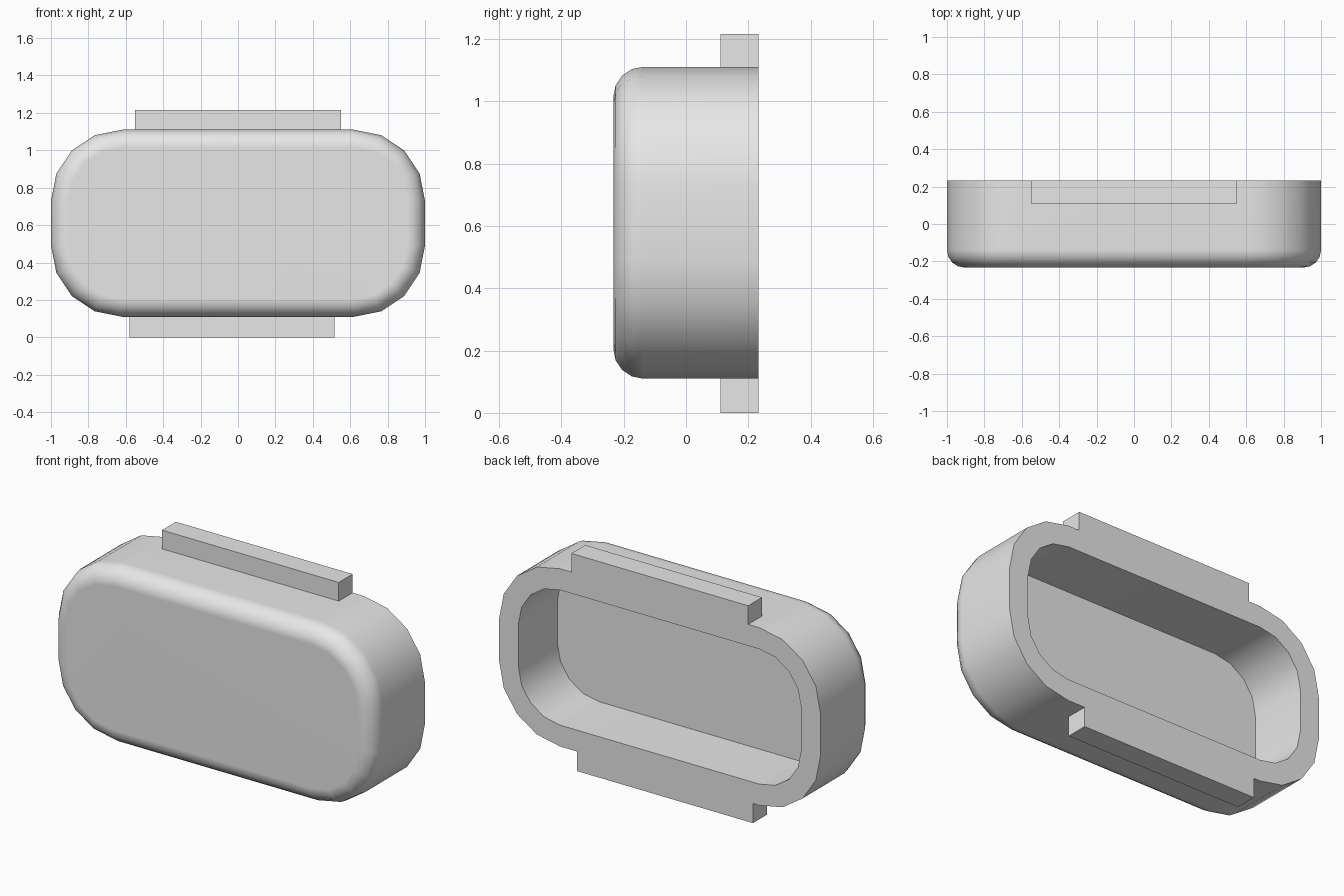
import bpy
import bmesh
from math import sin, cos, pi, radians

cube = bpy.data.objects.get("Cube")
if cube:
    bpy.data.objects.remove(cube, do_unlink=True)

grey = bpy.data.materials.new("light grey")
grey.use_nodes = True
grey.diffuse_color = (0.8, 0.8, 0.8, 1)
grey.node_tree.nodes["Principled BSDF"].inputs["Base Color"].default_value = (0.8, 0.8, 0.8, 1)

MID_Z = 0.61            # height of the shell's centre
FRONT, BACK = -0.233, 0.233
HALF_W, HALF_H = 1.0, 0.5
CORNER = 0.38           # outer corner radius
WALL = 0.12
ROUND = 0.095           # rounding of the front rim
STEPS = 4


def add_object(name, bm):
    bmesh.ops.recalc_face_normals(bm, faces=bm.faces)
    mesh = bpy.data.meshes.new(name)
    bm.to_mesh(mesh)
    bm.free()
    mesh.materials.append(grey)
    obj = bpy.data.objects.new(name, mesh)
    bpy.context.collection.objects.link(obj)
    return obj


def rounded_ring(bm, inset, y):
    """Rounded rectangle in the xz plane, shrunk by inset."""
    radius = CORNER - inset
    cx, cz = HALF_W - CORNER, HALF_H - CORNER
    ring = []
    for quarter, (sx, sz) in enumerate([(1, 1), (-1, 1), (-1, -1), (1, -1)]):
        for i in range(STEPS + 1):
            a = (quarter + i / STEPS) * pi / 2
            ring.append(bm.verts.new((sx * cx + radius * cos(a), y,
                                      MID_Z + sz * cz + radius * sin(a))))
    return ring


# Hollow shell: cavity floor, cavity wall, back rim, outside, rounded front
bm = bmesh.new()
sections = [(WALL, FRONT + WALL), (WALL, BACK), (0, BACK)]
for i in range(STEPS + 1):
    a = i / STEPS * pi / 2
    sections.append((ROUND * (1 - cos(a)), FRONT + ROUND * (1 - sin(a))))
rings = [rounded_ring(bm, inset, y) for inset, y in sections]
for r0, r1 in zip(rings, rings[1:]):
    for i in range(len(r0)):
        j = (i + 1) % len(r0)
        bm.faces.new((r0[i], r0[j], r1[j], r1[i]))
bm.faces.new(rings[0])
bm.faces.new(rings[-1])
shell = add_object("shell", bm)

# Smooth rounded sides with a flat front
bpy.ops.object.select_all(action='DESELECT')
shell.select_set(True)
bpy.context.view_layer.objects.active = shell
bpy.ops.object.shade_smooth_by_angle(angle=radians(30))
weighted = shell.modifiers.new("flat_front", 'WEIGHTED_NORMAL')
weighted.keep_sharp = True


# Mounting tabs above and below, flush with the back
def tab(name, x0, x1, z0, z1, y0=0.11, y1=BACK):
    bm = bmesh.new()
    bmesh.ops.create_cube(bm, size=1)
    for v in bm.verts:
        v.co = (x1 if v.co.x > 0 else x0,
                y1 if v.co.y > 0 else y0,
                z1 if v.co.z > 0 else z0)
    return add_object(name, bm)


tab("top_tab", -0.55, 0.55, MID_Z + HALF_H, 1.215)
tab("bottom_tab", -0.58, 0.515, 0, MID_Z - HALF_H)
